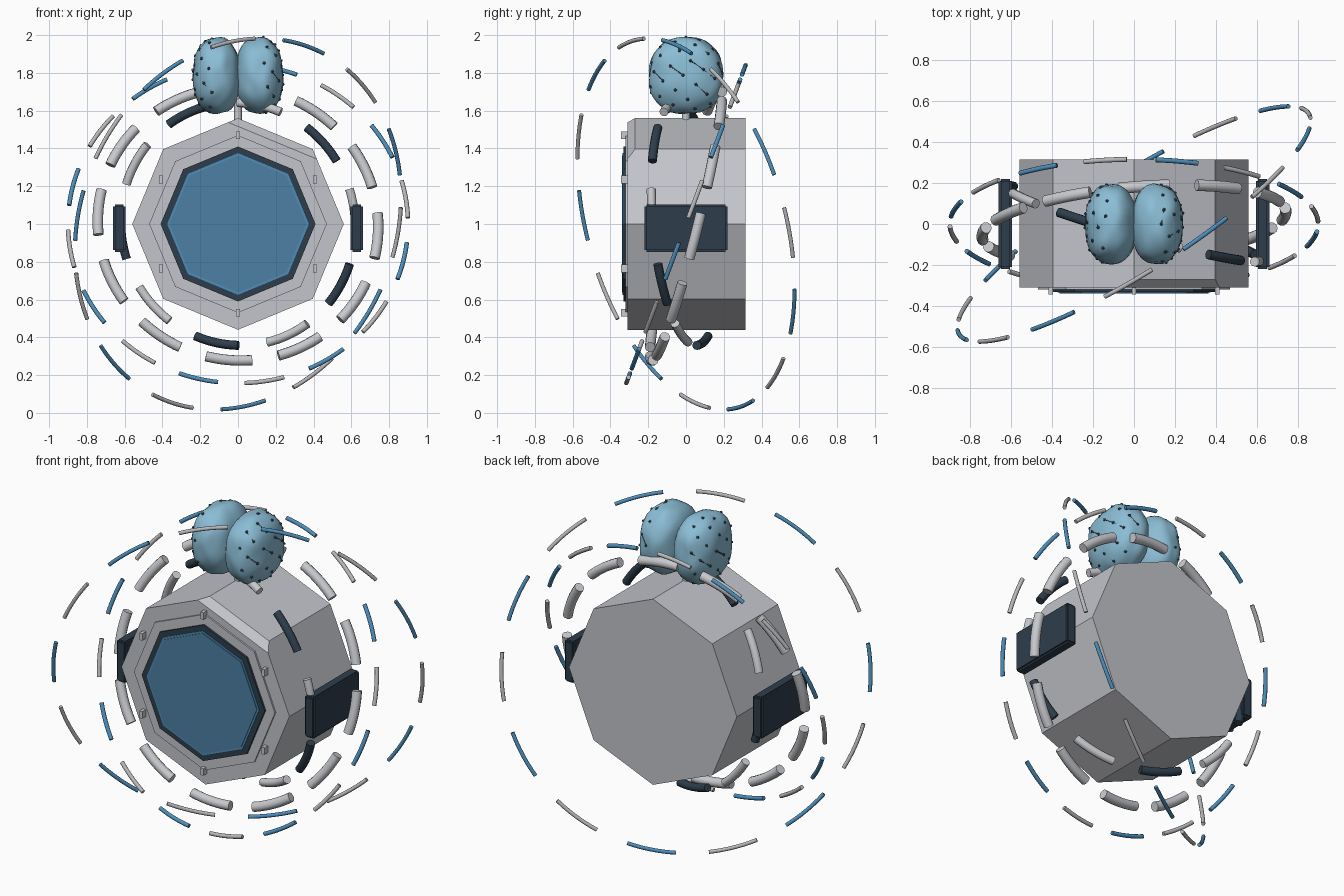
import bpy, bmesh, math, random
from mathutils import Vector, Matrix, noise

old = bpy.data.objects.get("Cube")
if old:
    bpy.data.objects.remove(old)

CENTRE = Vector((0, 0, 1))


def material(name, r, g, b):
    m = bpy.data.materials.new(name)
    m.use_nodes = True
    m.diffuse_color = (r, g, b, 1)
    m.node_tree.nodes["Principled BSDF"].inputs["Base Color"].default_value = (r, g, b, 1)
    return m


HULL = material("hull grey", .55, .56, .60)
PALE = material("pale grey", .58, .59, .62)
GREY = material("dash grey", .48, .48, .50)
NAVY = material("dark navy", .027, .047, .072)
BLUE = material("dash blue", .075, .27, .50)
GLASS = material("window blue", .075, .215, .38)
SKY = material("sky blue", .26, .51, .67)
NODE = material("node slate", .06, .09, .13)


def finish(bm, name, mats, angle=None):
    bmesh.ops.recalc_face_normals(bm, faces=bm.faces)
    mesh = bpy.data.meshes.new(name)
    bm.to_mesh(mesh)
    bm.free()
    for m in mats:
        mesh.materials.append(m)
    ob = bpy.data.objects.new(name, mesh)
    bpy.context.collection.objects.link(ob)
    if angle:
        bpy.ops.object.select_all(action='DESELECT')
        ob.select_set(True)
        bpy.context.view_layer.objects.active = ob
        bpy.ops.object.shade_smooth_by_angle(angle=math.radians(angle))
    return ob


def octagon(bm, radius, front, back):
    """Eight-sided prism along y with a corner at the top."""
    place = Matrix.Translation((0, (front + back) / 2, 1)) @ Matrix.Rotation(math.pi / 2, 4, 'X')
    bmesh.ops.create_cone(bm, cap_ends=True, segments=8, radius1=radius, radius2=radius,
                          depth=back - front, matrix=place)


def box(bm, loc, size, turn=0):
    m = Matrix.Translation(loc) @ Matrix.Rotation(turn, 4, 'Y') @ Matrix.Diagonal((*size, 1))
    return bmesh.ops.create_cube(bm, size=1, matrix=m)


def rod(bm, a, b, r, sides=6):
    d = b - a
    m = Matrix.Translation((a + b) / 2) @ d.to_track_quat('Z', 'Y').to_matrix().to_4x4()
    bmesh.ops.create_cone(bm, cap_ends=True, segments=sides, radius1=r, radius2=r,
                          depth=d.length, matrix=m)


# Hull with one chamfered front edge
bm = bmesh.new()
octagon(bm, .56, -.31, .315)
edge = [e for e in bm.edges if all(v.co.y < -.3 and v.co.z > 1.35 and v.co.x > -.01 for v in e.verts)]
bmesh.ops.bevel(bm, geom=edge, offset=.04, segments=1, affect='EDGES')
finish(bm, "hull", [HULL])

# Front plate and window
for name, mat, radius, front in (("front_plate", HULL, .47, -.32),
                                 ("window_frame", NAVY, .41, -.332),
                                 ("window_rim", BLUE, .375, -.335),
                                 ("window_pane", GLASS, .363, -.339)):
    bm = bmesh.new()
    octagon(bm, radius, front, -.30)
    finish(bm, name, [mat])

# Six clamps around the window
bm = bmesh.new()
for k in range(6):
    a = k * math.pi / 3
    box(bm, (.47 * math.sin(a), -.327, 1 + .47 * math.cos(a)), (.02, .036, .042))
finish(bm, "window_clamps", [PALE])

# Side pods
for side, name in ((1, "left_pod"), (-1, "right_pod")):
    bm = bmesh.new()
    box(bm, (side * .628, 0, .977), (.066, .44, .25))
    bmesh.ops.bevel(bm, geom=bm.edges[:], offset=.01, segments=2, affect='EDGES')
    finish(bm, name, [NAVY], 30)

# Neck post
bm = bmesh.new()
rod(bm, Vector((0, 0, 1.53)), Vector((0, 0, 1.66)), .02, 12)
finish(bm, "neck", [PALE], 40)

# Brain lobes with surface nodes and links
random.seed(4)
RADII = Vector((.128, .198, .205))


def lobe_point(d, mid, side):
    bump = 1 + .05 * noise.noise(d * 2.2 + Vector((side * 5, 0, 0)))
    # squarer than a plain ellipsoid
    square = (abs(d.x) ** 2.4 + abs(d.y) ** 2.4 + abs(d.z) ** 2.4) ** (-1 / 2.4)
    return mid + Vector(d[i] * RADII[i] for i in range(3)) * bump * square * .98


for side, name in ((1, "left"), (-1, "right")):
    mid = Vector((side * .112, 0, 1.785))
    bm = bmesh.new()
    bmesh.ops.create_icosphere(bm, subdivisions=4, radius=1)
    for v in bm.verts:
        v.co = lobe_point(v.co.normalized(), mid, side)
    finish(bm, name + "_lobe", [SKY], 60)

    bm = bmesh.new()
    points = []
    count = 70
    for k in range(count):
        z = 1 - (2 * k + 1) / count
        a = k * 2.39996
        d = Vector((math.cos(a) * math.sqrt(1 - z * z), math.sin(a) * math.sqrt(1 - z * z), z))
        if d.x * side > .15:
            points.append(lobe_point(d, mid, side))
    for i, p in enumerate(points):
        bmesh.ops.create_icosphere(bm, subdivisions=1, radius=.009, matrix=Matrix.Translation(p))
        near = sorted(points[i + 1:], key=lambda q: (q - p).length)[:1]
        if near and random.random() < .5:
            rod(bm, p, near[0], .003)
    finish(bm, name + "_lobe_nodes", [NODE])


def dashed_ring(name, radius, tube, normal, count, start, mats, duty=.6, sides=10, steps=8):
    """Ring of capped tube dashes; angles run from the highest point towards +x."""
    n = Vector(normal).normalized()
    up = Vector((0, 0, 1))
    u = (up - n * n.z).normalized()
    v = n.cross(u)
    bm = bmesh.new()
    for k in range(count):
        half = math.pi * duty / count
        middle = math.radians(start) + k * math.tau / count
        loops = []
        for s in range(steps + 1):
            t = middle - half + 2 * half * s / steps
            out = u * math.cos(t) + v * math.sin(t)
            loops.append([bm.verts.new(CENTRE + out * radius
                                       + (out * math.cos(a) + n * math.sin(a)) * tube)
                          for a in (math.tau * j / sides for j in range(sides))])
        faces = [bm.faces.new(loops[0]), bm.faces.new(loops[-1])]
        for p, q in zip(loops, loops[1:]):
            for j in range(sides):
                i = (j + 1) % sides
                faces.append(bm.faces.new((p[j], p[i], q[i], q[j])))
        for f in faces:
            f.material_index = k % len(mats)
    finish(bm, name, mats, 50)


# Four tilted dashed rings
dashed_ring("outer_ring", 1.01, .011, (-.519, .822, .233), 14, 15.5, [BLUE, GREY])
dashed_ring("second_ring", .90, .012, (0, 1, -.375), 16, 13.5, [BLUE, GREY])
dashed_ring("third_ring", .745, .028, (-.087, 1, -.25), 12, 5, [PALE], .63)
dashed_ring("inner_ring", .645, .024, (.284, 1, .089), 10, -24, [NAVY, PALE])
